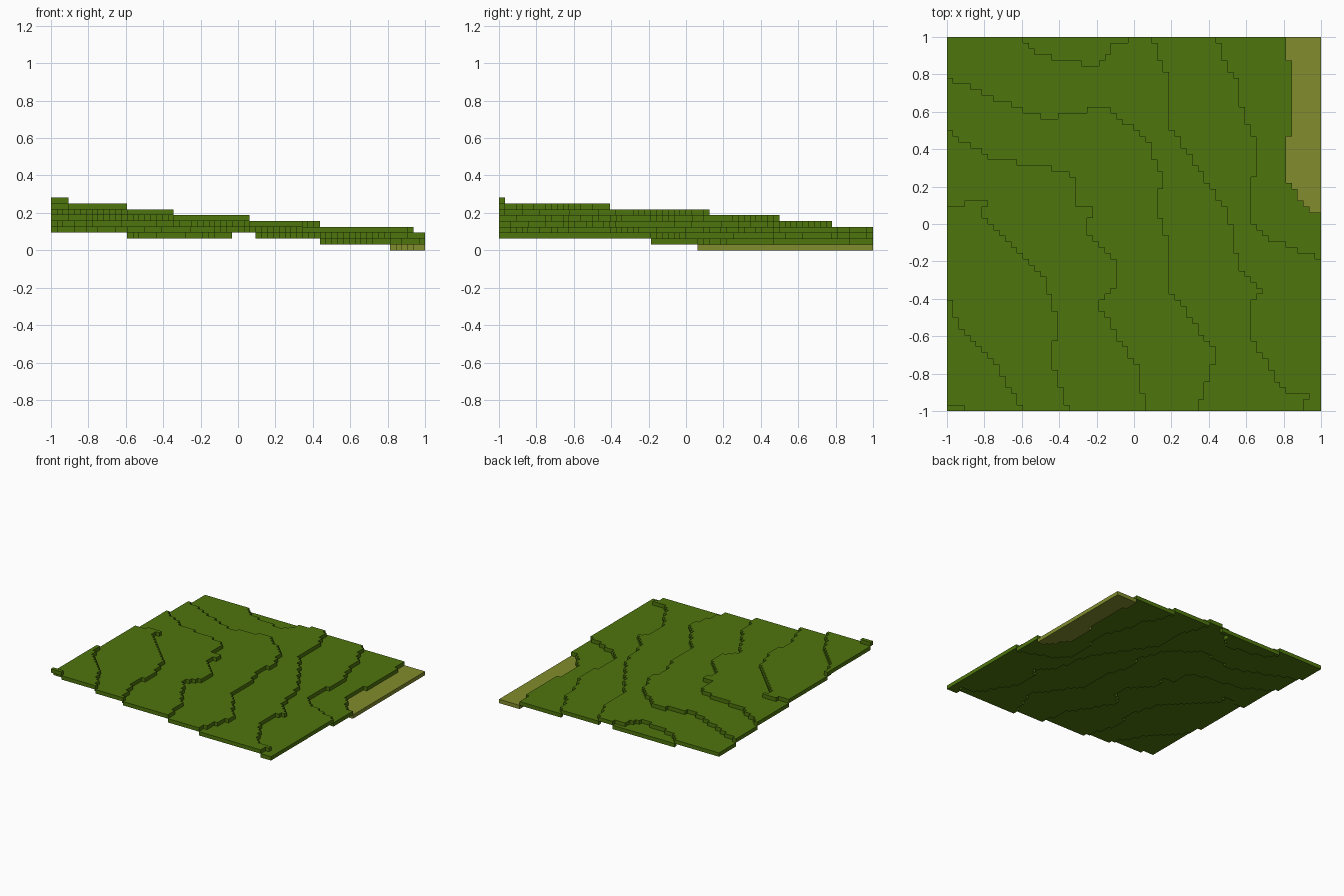
import bpy, bmesh

cube = bpy.data.objects.get("Cube")
if cube:
    bpy.data.objects.remove(cube, do_unlink=True)

N = 64           # blocks per side
S = 2.0 / N      # block size

# Contour lines in block units, lowest step first; the ground rises to the front left
shore_line = [(58, 64), (58, 60), (59, 60), (59, 47), (58, 47), (58, 40), (62, 34), (64, 34)]
low_line = [(46, 64), (48, 59), (50, 57), (50, 53), (53, 46), (52, 33), (54, 30), (64, 26)]
valley_line = [(12, 64), (16, 61), (25, 59), (28, 61), (28, 63), (31, 63), (31, 64),
               (35, 64), (38, 57), (38, 49), (48, 34), (50, 25), (54, 20), (52, 18),
               (52, 13), (58, 3), (62, 3), (61, 0)]
middle_line = [(0, 57), (17, 50), (27, 52), (34, 47), (37, 40), (36, 35), (38, 29),
               (38, 21), (46, 10), (43, 0)]
upper_line = [(0, 48), (8, 43), (17, 42), (22, 40), (22, 35), (25, 35), (24, 31),
              (29, 25), (29, 21), (26, 18), (33, 7), (34, 0)]
high_line = [(0, 35), (7, 36), (6, 34), (16, 24), (19, 16), (18, 8), (21, 0)]
ridge_line = [(0, 21), (2, 15), (8, 9), (13, 0)]
peak_line = [(0, 1), (3, 1), (3, 0)]


def close_outline(line):
    """Close a contour around the front left corner."""
    return [(0, line[0][1])] + line + [(line[-1][0], 0), (0, 0)]


OUTLINES = [close_outline(line) for line in (
    shore_line, low_line, valley_line, middle_line,
    upper_line, high_line, ridge_line, peak_line)]


def make_material(name, rgb):
    mat = bpy.data.materials.new(name)
    mat.use_nodes = True
    mat.diffuse_color = (*rgb, 1)
    bsdf = mat.node_tree.nodes["Principled BSDF"]
    bsdf.inputs["Base Color"].default_value = (*rgb, 1)
    bsdf.inputs["Roughness"].default_value = 0.9
    return mat


def inside(poly, x, y):
    """Even-odd test of a point against an outline."""
    hit = False
    for (x1, y1), (x2, y2) in zip(poly, poly[1:] + poly[:1]):
        if (y1 > y) != (y2 > y) and x < x1 + (y - y1) * (x2 - x1) / (y2 - y1):
            hit = not hit
    return hit


def level_at(i, j):
    return sum(inside(poly, i + 0.5, j + 0.5) for poly in OUTLINES)


def make_terrace(name, cells, level, mat):
    """One-block-thick slab covering the given cells."""
    bm = bmesh.new()
    corners = {}

    def corner(i, j):
        if (i, j) not in corners:
            corners[i, j] = bm.verts.new((i * S - 1, j * S - 1, level * S))
        return corners[i, j]

    for i, j in cells:
        bm.faces.new([corner(i, j), corner(i, j + 1), corner(i + 1, j + 1), corner(i + 1, j)])
    top = bmesh.ops.extrude_face_region(bm, geom=bm.faces[:], use_keep_orig=True)
    verts = [g for g in top["geom"] if isinstance(g, bmesh.types.BMVert)]
    bmesh.ops.translate(bm, vec=(0, 0, S), verts=verts)
    bmesh.ops.recalc_face_normals(bm, faces=bm.faces[:])
    mesh = bpy.data.meshes.new(name)
    bm.to_mesh(mesh)
    bm.free()
    mesh.materials.append(mat)
    bpy.context.collection.objects.link(bpy.data.objects.new(name, mesh))


grass = make_material("grass_green", (0.076, 0.178, 0.004))
sand = make_material("sand_olive", (0.223, 0.262, 0.026))

# Sort the blocks by level
levels = [[] for _ in range(len(OUTLINES) + 1)]
for i in range(N):
    for j in range(N):
        levels[level_at(i, j)].append((i, j))

# Sandy shore at the bottom, grass terraces above
make_terrace("sand_shore", levels[0], 0, sand)
for k in range(1, len(levels)):
    make_terrace(f"grass_terrace_{k}", levels[k], k, grass)
